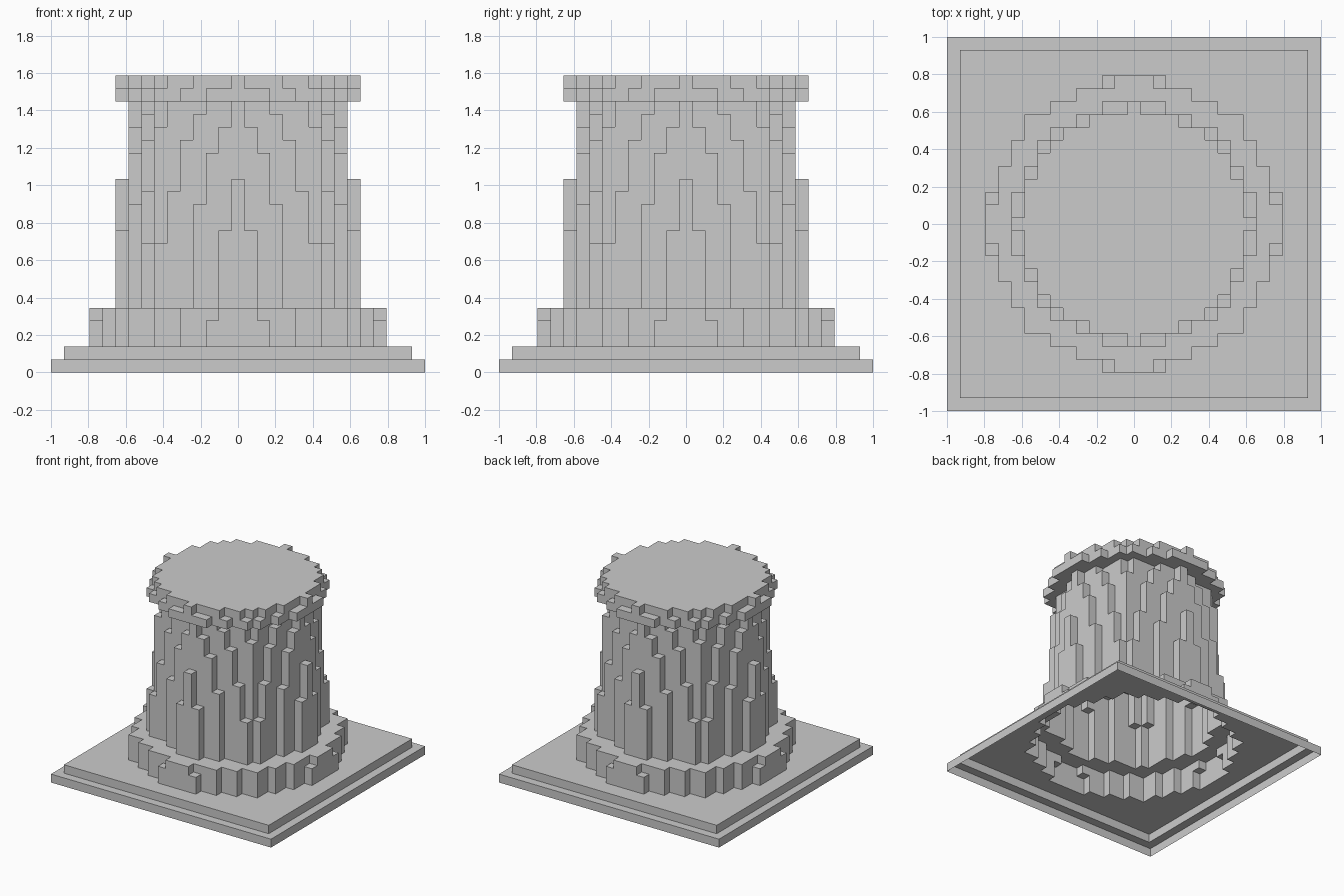
import bpy, bmesh, math

if "Cube" in bpy.data.objects:
    bpy.data.objects.remove(bpy.data.objects["Cube"])

N = 29                      # blocks across the base
U = 2.0 / N                 # block size
K = math.tan(math.pi / 8)   # edge slope of an octagon with corners on the axes
H = 23                      # block layers in total


def radius(z):
    """Octagon corner radius, in blocks, for each round layer."""
    if z < 5:
        return 11.75 if z == 4 else 11.86            # collar
    if z < 19:
        return min(9.6, 9.46 - 0.1025 * (z - 10))    # tapering shaft
    return {19: 8.3, 20: 8.1, 21: 9.86, 22: 9.3}[z]  # neck and cap


def filled(x, y, z):
    x, y = abs(x), abs(y)
    if z < 0 or z >= H:
        return False
    if z < 2:                                        # two square steps
        return max(x, y) <= 14 - z
    return max(x, y) + K * min(x, y) <= radius(z)


# Outward directions with the face corners, counter-clockwise from outside
SIDES = [
    ((1, 0, 0), [(1, 0, 0), (1, 1, 0), (1, 1, 1), (1, 0, 1)]),
    ((-1, 0, 0), [(0, 1, 0), (0, 0, 0), (0, 0, 1), (0, 1, 1)]),
    ((0, 1, 0), [(1, 1, 0), (0, 1, 0), (0, 1, 1), (1, 1, 1)]),
    ((0, -1, 0), [(0, 0, 0), (1, 0, 0), (1, 0, 1), (0, 0, 1)]),
    ((0, 0, 1), [(0, 0, 1), (1, 0, 1), (1, 1, 1), (0, 1, 1)]),
    ((0, 0, -1), [(0, 1, 0), (1, 1, 0), (1, 0, 0), (0, 0, 0)]),
]


def build(name, z0, z1):
    """Skin of the blocks in layers z0 to z1 - 1, open at the ground."""
    bm = bmesh.new()
    for z in range(z0, z1):
        for x in range(-14, 15):
            for y in range(-14, 15):
                if not filled(x, y, z):
                    continue
                for (dx, dy, dz), corners in SIDES:
                    if filled(x + dx, y + dy, z + dz) or z + dz < 0:
                        continue
                    bm.faces.new([bm.verts.new(((x + a - 0.5) * U, (y + b - 0.5) * U, (z + c) * U))
                                  for a, b, c in corners])
    bmesh.ops.remove_doubles(bm, verts=bm.verts, dist=U * 0.01)
    mesh = bpy.data.meshes.new(name)
    bm.to_mesh(mesh)
    bm.free()
    bpy.context.collection.objects.link(bpy.data.objects.new(name, mesh))


# Parts from the ground up
build("lower_step", 0, 1)
build("upper_step", 1, 2)
build("collar", 2, 5)
build("shaft", 5, 21)
build("cap", 21, 23)
